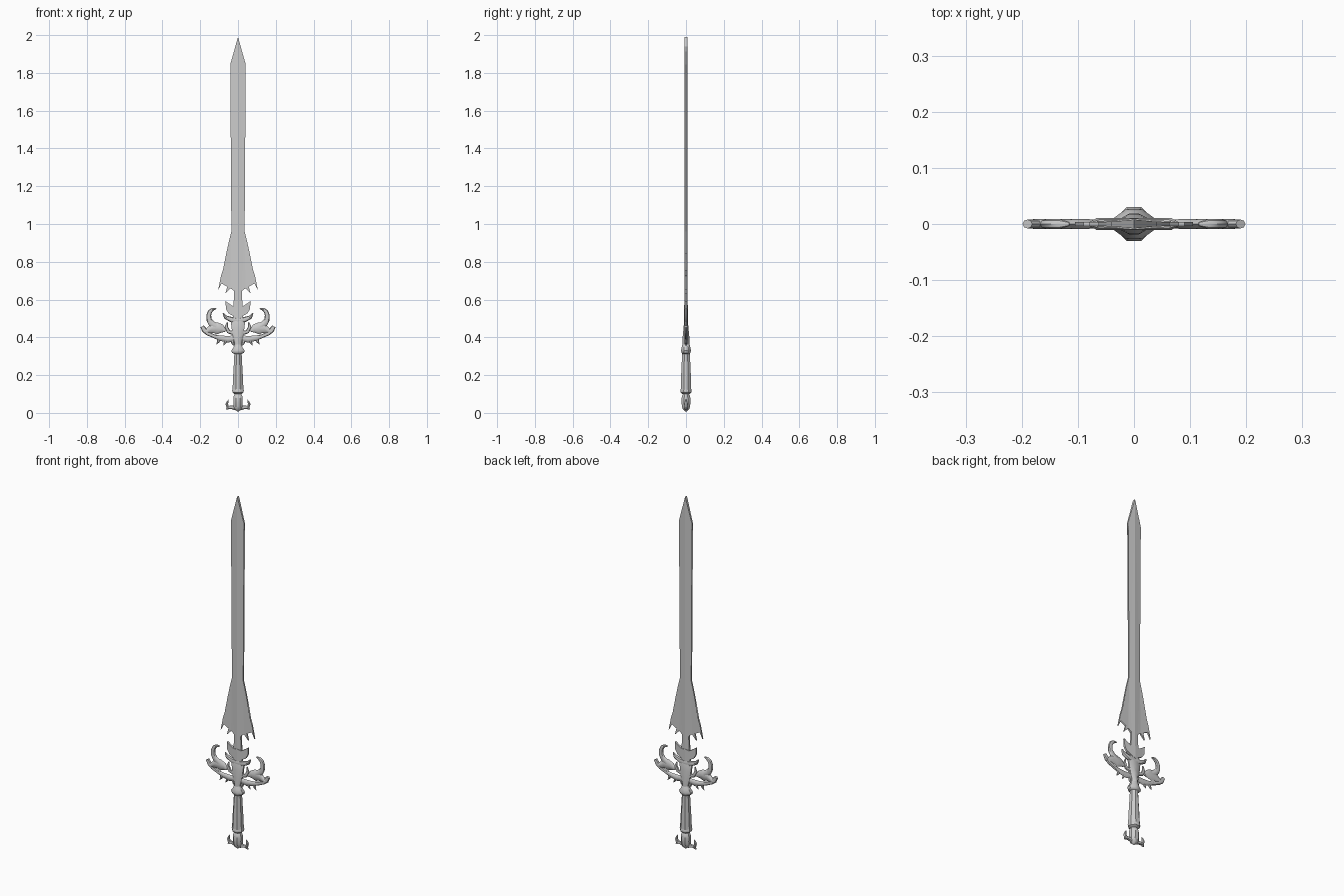
import bpy, bmesh
from math import cos, sin, pi
from mathutils import Vector

if "Cube" in bpy.data.objects:
    bpy.data.objects.remove(bpy.data.objects["Cube"])


def finish(name, bm, mirror=False, smooth=False):
    bmesh.ops.recalc_face_normals(bm, faces=bm.faces)
    me = bpy.data.meshes.new(name)
    bm.to_mesh(me)
    bm.free()
    ob = bpy.data.objects.new(name, me)
    bpy.context.collection.objects.link(ob)
    if mirror:
        ob.modifiers.new("Mirror", 'MIRROR').use_axis[0] = True
    if smooth:
        bpy.ops.object.select_all(action='DESELECT')
        ob.select_set(True)
        bpy.context.view_layer.objects.active = ob
        bpy.ops.object.shade_smooth_by_angle(angle=0.7)
    return ob


def skin(bm, rings):
    loops = [[bm.verts.new(p) for p in r] for r in rings]
    n = len(loops[0])
    for a, b in zip(loops, loops[1:]):
        for i in range(n):
            j = (i + 1) % n
            bm.faces.new((a[i], a[j], b[j], b[i]))
    bm.faces.new(loops[0])
    bm.faces.new(loops[-1])


def turned(name, rows, sides=8):
    """Stack of elliptical rings: (z, x radius, y radius)."""
    bm = bmesh.new()
    k = 1 / cos(pi / sides)
    ang = [2 * pi * (i + .5) / sides for i in range(sides)]
    skin(bm, [[(rx * k * cos(a), ry * k * sin(a), z) for a in ang] for z, rx, ry in rows])
    return finish(name, bm, smooth=True)


def sweep(name, path, depth, sides=8, mirror=True):
    """Tapered tube in the xz plane: (x, z, in-plane radius), y radius capped at depth."""
    bm = bmesh.new()
    pts = [Vector((x, 0, z)) for x, z, r in path]
    rings = []
    for i, (x, z, r) in enumerate(path):
        t = (pts[min(i + 1, len(pts) - 1)] - pts[max(i - 1, 0)]).normalized()
        n = Vector((t.z, 0, -t.x))
        d = min(depth, r * 1.2)
        rings.append([pts[i] + n * r * cos(a) + Vector((0, d * sin(a), 0))
                      for a in [2 * pi * k / sides for k in range(sides)]])
    skin(bm, rings)
    return finish(name, bm, mirror, smooth=True)


def ridged_plate(name, outline, centre, ridge, edge, width):
    """Symmetric plate, thick along the middle line and thin at its edges."""
    bm = bmesh.new()
    half = outline + [(0, z) for z in centre]
    for side in (1, -1):
        for y in (1, -1):
            f = bm.faces.new([bm.verts.new((x * side, y, z)) for x, z in half])
            bmesh.ops.triangulate(bm, faces=[f], ngon_method='EAR_CLIP')
        for (xa, za), (xb, zb) in zip(outline, outline[1:]):
            bm.faces.new([bm.verts.new(p) for p in ((xa * side, 1, za), (xb * side, 1, zb),
                                                    (xb * side, -1, zb), (xa * side, -1, za))])
    for v in bm.verts:
        v.co.y *= ridge + (edge - ridge) * min(1, abs(v.co.x) / width)
    bmesh.ops.remove_doubles(bm, verts=bm.verts, dist=1e-5)
    return finish(name, bm)


# Blade
ridged_plate("blade", [(0, 1.99), (.041, 1.845), (.035, 1.80), (.035, .96), (0, .96)],
             [1.80, 1.845], .008, .004, .036)

# Barbed blade base
barbs = [(0, .96), (.035, .96), (.05, .90), (.063, .84), (.042, .853), (.046, .81), (.06, .775),
         (.08, .755), (.076, .728), (.09, .725), (.105, .65), (.088, .685), (.055, .725),
         (.048, .70), (.067, .632), (.04, .66), (.02, .645), (.022, .59), (.03, .45), (0, .45)]
ridged_plate("blade_base", barbs, [.59, .645, .725, .853], .008, .004, .036)

# Crescents at the foot of the blade
crescent = [(0, .57), (.025, .565), (.042, .575), (.066, .592), (.064, .55), (.05, .527), (0, .50)]
ridged_plate("upper_crescent", crescent, [.53], .010, .005, .06)
sweep("lower_crescent", [(-.079, .527, .003), (-.066, .507, .010), (-.035, .494, .014),
                         (0, .488, .016), (.035, .494, .014), (.066, .507, .010),
                         (.079, .527, .003)], .011, mirror=False)

# Guard centre and collar
turned("guard_core", [(.51, .008, .006), (.485, .038, .010), (.45, .034, .013), (.41, .028, .017),
                      (.37, .018, .019), (.34, .018, .019)])
turned("collar", [(.372, .014, .014), (.36, .020, .020), (.345, .025, .023), (.33, .036, .026),
                  (.318, .032, .024), (.312, .020, .020)])

# Guard arms, heads and horns
sweep("guard_arm", [(.015, .395, .014), (.055, .39, .018), (.09, .395, .014), (.125, .405, .010),
                    (.16, .42, .010), (.178, .438, .014), (.190, .458, .010)], .008)
sweep("guard_head", [(.065, .435, .006), (.085, .445, .022), (.11, .448, .032),
                     (.135, .448, .026), (.165, .432, .013), (.18, .43, .008)], .009)
sweep("guard_horn", [(.115, .455, .020), (.138, .470, .018), (.153, .492, .014), (.155, .518, .013),
                     (.147, .538, .011), (.133, .549, .008), (.115, .552, .003)], .009)
sweep("inner_curl", [(.028, .425, .012), (.05, .43, .010), (.062, .455, .009),
                     (.056, .48, .003)], .007)
for i, (x, z, dx) in enumerate([(.03, .385, -.012), (.065, .39, .012), (.10, .395, .014)]):
    sweep(f"guard_spike_{i + 1}", [(x, z, .011), (x + dx * .3, z - .018, .007),
                                  (x + dx, z - .032, .001)], .006, sides=6)

# Grip
turned("grip", [(.32, .019, .020), (.26, .022, .023), (.19, .026, .026), (.12, .029, .028)])
turned("grip_ring", [(.128, .027, .026), (.12, .031, .030), (.108, .029, .028), (.098, .016, .016)])

# Pommel with upturned claws
turned("pommel", [(.105, .014, .014), (.092, .022, .020), (.075, .025, .024), (.055, .024, .024),
                  (.035, .025, .021), (.02, .018, .018), (.008, .004, .004)])
sweep("pommel_claw", [(.012, .026, .013), (.035, .030, .009), (.054, .030, .009),
                      (.059, .046, .007), (.056, .058, .005), (.05, .070, .001)], .009)
sweep("claw_spur", [(.05, .032, .008), (.057, .022, .006), (.064, .018, .001)], .007, sides=6)
